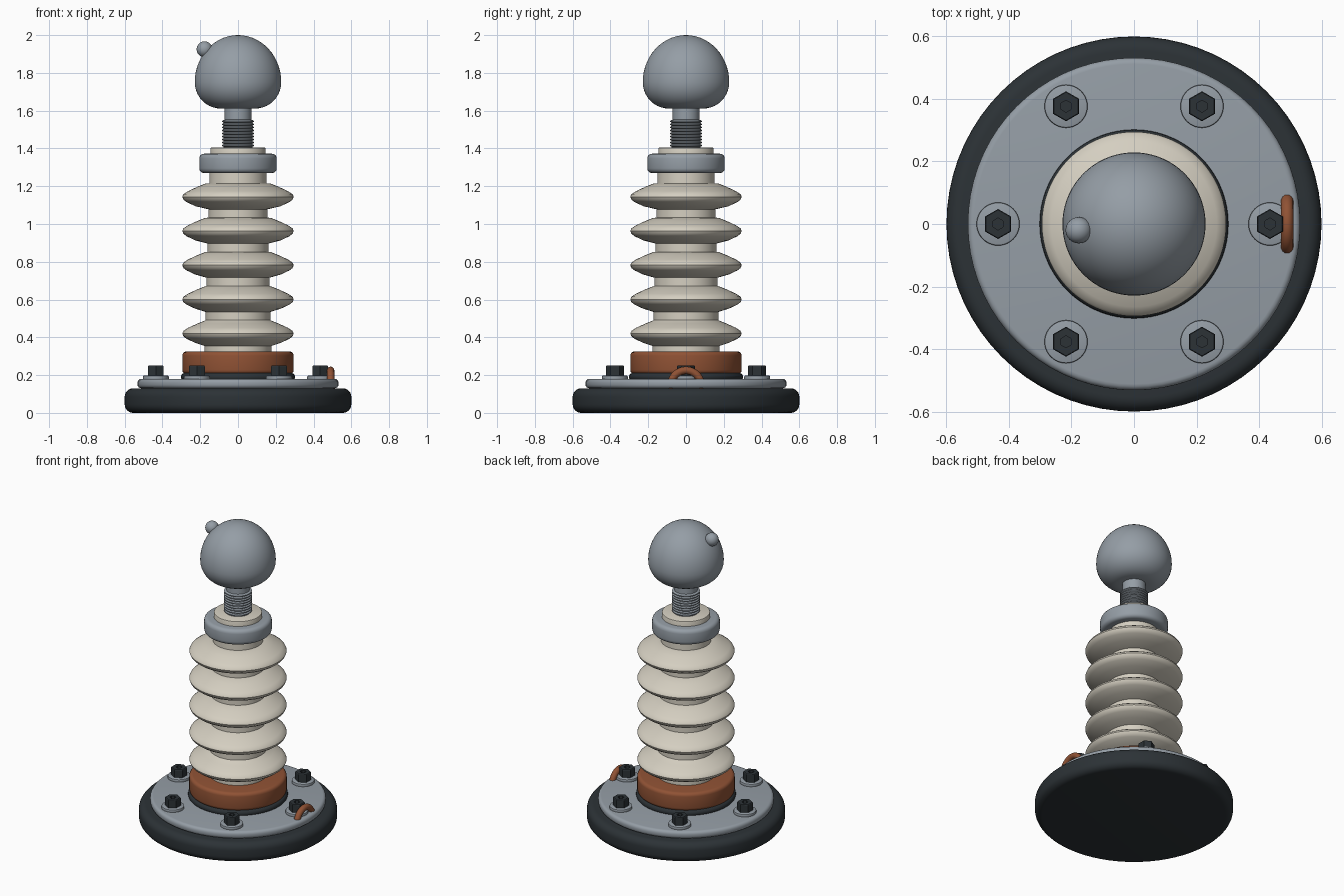
import bpy, bmesh
from math import sin, cos, pi, radians

if "Cube" in bpy.data.objects:
    bpy.data.objects.remove(bpy.data.objects["Cube"])


def material(name, rgb):
    m = bpy.data.materials.new(name)
    m.diffuse_color = (*rgb, 1)
    m.use_nodes = True
    m.node_tree.nodes["Principled BSDF"].inputs["Base Color"].default_value = m.diffuse_color
    return m


RUBBER = material("dark_rubber", (0.025, 0.032, 0.037))
STEEL = material("steel", (0.30, 0.34, 0.38))
CERAMIC = material("ceramic", (0.66, 0.62, 0.53))
COPPER = material("copper", (0.28, 0.085, 0.035))


def finish(ob, mat, angle=35):
    ob.data.materials.append(mat)
    bpy.ops.object.select_all(action='DESELECT')
    ob.select_set(True)
    bpy.context.view_layer.objects.active = ob
    bpy.ops.object.shade_smooth_by_angle(angle=radians(angle))
    return ob


def lathe(name, profile, mat, n=72, at=(0, 0, 0), turn=0.0, angle=35):
    """Revolve an (r, z) profile, listed bottom to top, and cap both ends."""
    bm = bmesh.new()
    rings = []
    for r, z in profile:
        if r == 0:
            rings.append([bm.verts.new((0, 0, z))])
        else:
            rings.append([bm.verts.new((r * cos(turn + 2 * pi * i / n),
                                        r * sin(turn + 2 * pi * i / n), z))
                          for i in range(n)])
    for a, b in zip(rings, rings[1:]):
        for i in range(n):
            j = (i + 1) % n
            if len(a) == 1:
                bm.faces.new((a[0], b[j], b[i]))
            elif len(b) == 1:
                bm.faces.new((a[i], a[j], b[0]))
            else:
                bm.faces.new((a[i], a[j], b[j], b[i]))
    if len(rings[0]) > 1:
        bm.faces.new(rings[0][::-1])
    if len(rings[-1]) > 1:
        bm.faces.new(rings[-1])
    me = bpy.data.meshes.new(name)
    bm.to_mesh(me)
    bm.free()
    ob = bpy.data.objects.new(name, me)
    ob.location = at
    bpy.context.collection.objects.link(ob)
    return finish(ob, mat, angle)


def disc(r, z0, z1, b, steps=4):
    """Profile of a disc with rounded rims of radius b."""
    arc = [pi / 2 * i / steps for i in range(steps + 1)]
    low = [(r - b + b * sin(a), z0 + b - b * cos(a)) for a in arc]
    high = [(r - b + b * cos(a), z1 - b + b * sin(a)) for a in arc]
    return low + high


def torus(name, major, minor, at, mat, rot=(0, 0, 0)):
    bpy.ops.mesh.primitive_torus_add(major_radius=major, minor_radius=minor,
                                     major_segments=72, minor_segments=16,
                                     location=at, rotation=rot)
    ob = bpy.context.object
    ob.name = name
    return finish(ob, mat, 60)


# Base, flange plate, gasket and lower collar
lathe("rubber_base", disc(0.6, 0, 0.13, 0.045, 6), RUBBER)
lathe("flange_plate", disc(0.532, 0.13, 0.18, 0.02), STEEL)
torus("gasket", 0.28, 0.022, (0, 0, 0.19), RUBBER)
lathe("lower_collar", disc(0.295, 0.205, 0.325, 0.022), COPPER)

# Ceramic core with five sheds, tapering slightly upwards
core = [(0.178, 0.2)]
for k in range(5):
    z = 0.42 + 0.181 * k
    r = 0.177 - 0.005 * k
    core += [(r, z - 0.066), (0.225, z - 0.05), (0.272, z - 0.028),
             (0.289, z - 0.015), (0.295, z), (0.289, z + 0.014),
             (0.265, z + 0.03), (0.215, z + 0.053), (0.175, z + 0.069),
             (r - 0.005, z + 0.071)]
core.append((0.15, 1.3))
lathe("ceramic_insulator", core, CERAMIC)

# Upper collar and ceramic cap
lathe("upper_collar", disc(0.205, 1.27, 1.372, 0.025), STEEL)
lathe("ceramic_cap", disc(0.146, 1.3, 1.405, 0.006, 2), CERAMIC)

# Threaded stud with plain shank
thread = [(0.076, 1.38)]
for k in range(9):
    z = 1.408 + 0.016 * k
    thread += [(0.076, z), (0.084, z + 0.005), (0.084, z + 0.010), (0.076, z + 0.015)]
thread += [(0.071, 1.552), (0.071, 1.66)]
lathe("threaded_stud", thread, STEEL, 48)

# Domed terminal: tight curve below, tall dome above
dome = [(0.0, 1.611), (0.09, 1.611)]
dome += [(0.09 + 0.139 * sin(a), 1.751 - 0.14 * cos(a))
         for a in [pi / 2 * i / 10 for i in range(1, 11)]]
dome += [(0.229 * cos(a), 1.751 + 0.249 * sin(a))
         for a in [pi / 2 * i / 14 for i in range(1, 14)]]
dome.append((0, 2.0))
lathe("terminal_dome", dome, STEEL, 72, angle=50)

# Small knob on the dome
bpy.ops.mesh.primitive_uv_sphere_add(segments=32, ring_count=16, radius=0.042,
                                     location=(-0.177, -0.02, 1.925))
bpy.context.object.name = "dome_knob"
finish(bpy.context.object, STEEL)

# Six hex bolts with socket recesses, on washers
for k in range(6):
    at = (0.435 * cos(k * pi / 3), 0.435 * sin(k * pi / 3), 0)
    lathe(f"washer_{k + 1}", disc(0.069, 0.175, 0.197, 0.005, 2), STEEL, 40, at)
    lathe(f"bolt_{k + 1}",
          [(0.048, 0.19), (0.048, 0.246), (0.045, 0.25), (0.019, 0.25), (0.019, 0.23), (0, 0.23)],
          RUBBER, 6, at, pi / 6, 20)

# Earthing loop, half sunk into the plate
torus("earthing_loop", 0.08, 0.02, (0.49, 0, 0.145), COPPER, (0, pi / 2, 0))
